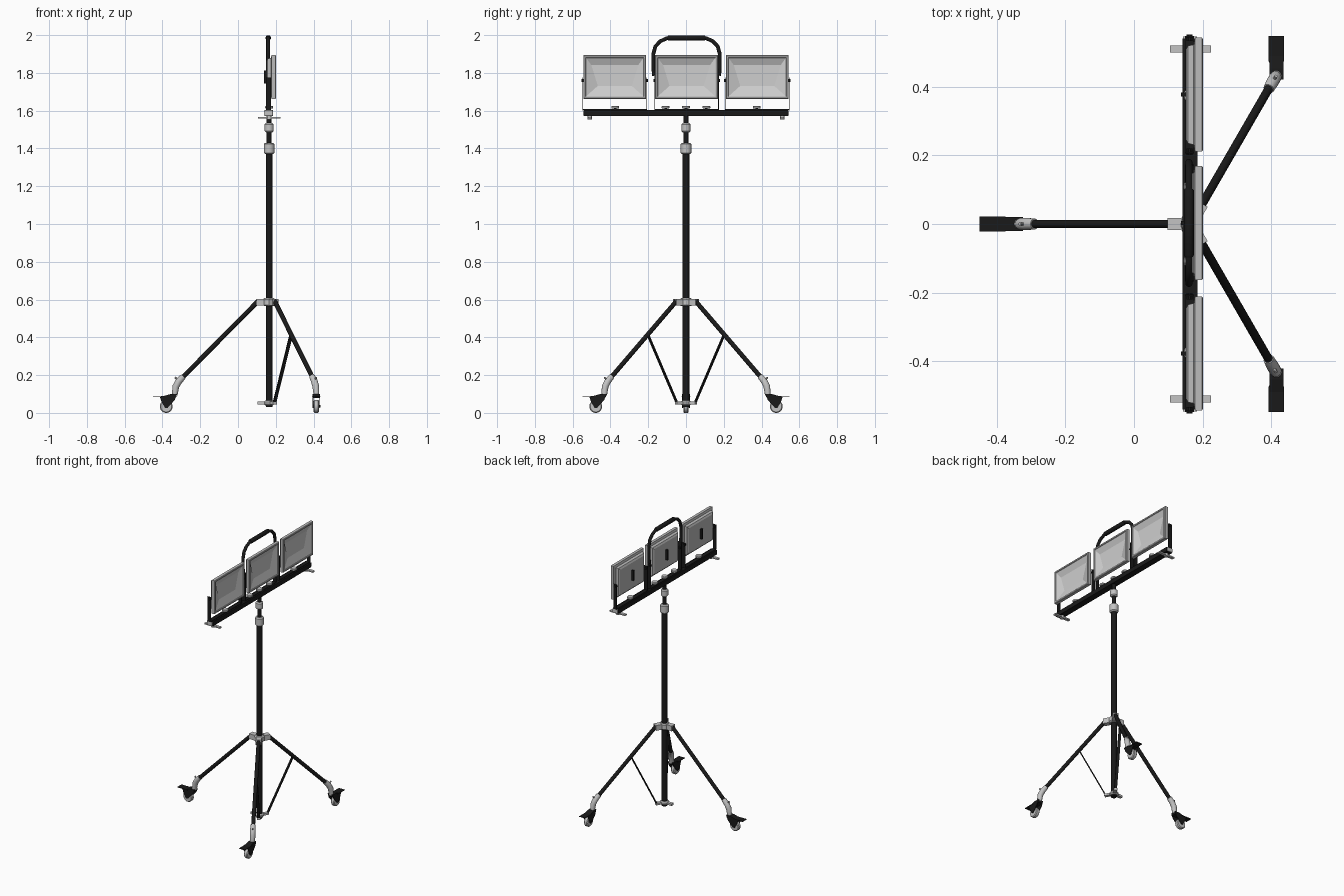
import bpy, bmesh, math
from mathutils import Vector

if "Cube" in bpy.data.objects:
    bpy.data.objects.remove(bpy.data.objects["Cube"])


def mat(name, v):
    m = bpy.data.materials.new(name)
    m.diffuse_color = (v, v, v, 1)
    m.use_nodes = True
    m.node_tree.nodes["Principled BSDF"].inputs["Base Color"].default_value = m.diffuse_color
    return m


BLACK = mat("black_paint", 0.010)
GREY = mat("light_grey_plastic", 0.55)
LAMP = mat("lamp_grey", 0.50)
REFL = mat("reflector_white", 0.62)
MX = 0.165                      # mast position in x


def finish(name, bm, m, smooth=False):
    bmesh.ops.recalc_face_normals(bm, faces=bm.faces)
    me = bpy.data.meshes.new(name)
    bm.to_mesh(me)
    bm.free()
    ob = bpy.data.objects.new(name, me)
    bpy.context.collection.objects.link(ob)
    me.materials.append(m)
    if smooth:
        bpy.ops.object.select_all(action='DESELECT')
        ob.select_set(True)
        bpy.context.view_layer.objects.active = ob
        bpy.ops.object.shade_smooth_by_angle(angle=math.radians(35))
    return ob


def loft(name, rings, m, smooth=False):
    """Skin a list of closed rings and cap both ends."""
    bm = bmesh.new()
    vs = [[bm.verts.new(p) for p in r] for r in rings]
    n = len(vs[0])
    for a, b in zip(vs, vs[1:]):
        for i in range(n):
            bm.faces.new((a[i], a[(i + 1) % n], b[(i + 1) % n], b[i]))
    bm.faces.new(vs[0])
    bm.faces.new(vs[-1])
    return finish(name, bm, m, smooth)


def tube(name, pts, r, m, n=14):
    """Round tube through points; r is a radius or one radius per point."""
    pts = [Vector(p) for p in pts]
    rs = r if isinstance(r, (list, tuple)) else [r] * len(pts)
    rings, up = [], None
    for i, p in enumerate(pts):
        d = (pts[min(i + 1, len(pts) - 1)] - pts[max(i - 1, 0)]).normalized()
        if up is None:
            up = Vector((1, 0, 0)) if abs(d.x) < 0.8 else Vector((0, 1, 0))
        u = (up - d * up.dot(d)).normalized()
        up, w = u, d.cross(u)
        rings.append([p + (u * math.cos(2 * math.pi * k / n) + w * math.sin(2 * math.pi * k / n)) * rs[i]
                      for k in range(n)])
    return loft(name, rings, m, True)


def bar(name, a, b, side, w, t, m):
    """Rectangular bar from a to b; w measured along side, t across it."""
    a, b, s = Vector(a), Vector(b), Vector(side).normalized()
    q = (b - a).normalized().cross(s).normalized()
    c = [(-1, -1), (1, -1), (1, 1), (-1, 1)]
    return loft(name, [[p + s * i * w / 2 + q * j * t / 2 for i, j in c] for p in (a, b)], m)


def collar(name, z0, z1, r, m=GREY):
    e = 0.007
    zs = [z0, z0 + e, z1 - e, z1]
    return tube(name, [(MX, 0, z) for z in zs], [r - e, r, r, r - e], m, 16)


# mast and its locking collars
tube("lower_mast", [(MX, 0, 0.03), (MX, 0, 1.39)], 0.018, BLACK, 18)
tube("upper_mast", [(MX, 0, 1.38), (MX, 0, 1.58)], 0.0135, BLACK)
collar("lower_mast_clamp", 1.37, 1.43, 0.028)
collar("upper_mast_clamp", 1.485, 1.535, 0.024)
collar("leg_hub", 0.565, 0.607, 0.033)
collar("brace_hub", 0.04, 0.065, 0.028)

# three legs, with the castor direction for each
legs = [("rear", 180, 180), ("right", 60, 90), ("left", -60, -90)]
for nm, ang, cast in legs:
    a, c = math.radians(ang), math.radians(cast)
    R = Vector((math.cos(a), math.sin(a), 0))
    T = Vector((-math.sin(a), math.cos(a), 0))
    D = Vector((math.cos(c), math.sin(c), 0))
    S = Vector((-math.sin(c), math.cos(c), 0))

    def rad(r, z):
        return Vector((MX, 0, z)) + R * r

    bar(nm + "_hub_lug", rad(0.02, 0.586), rad(0.068, 0.586), T, 0.036, 0.036, GREY)
    bar(nm + "_brace_lug", rad(0.02, 0.052), rad(0.062, 0.052), T, 0.022, 0.014, GREY)
    tube(nm + "_leg", [rad(0.055, 0.595), rad(0.478, 0.168)], 0.0125, BLACK)
    if nm != "rear":
        bar(nm + "_brace", rad(0.055, 0.052), rad(0.232, 0.412), T, 0.018, 0.007, BLACK)
    # elbow joint and its screw
    tube(nm + "_elbow", [rad(0.455, 0.192), rad(0.478, 0.168), rad(0.494, 0.14), rad(0.5, 0.095)],
         [0.016, 0.018, 0.018, 0.015], GREY)
    tube(nm + "_elbow_screw", [rad(0.478, 0.168), rad(0.498, 0.188)], 0.005, GREY, 8)
    J = rad(0.5, 0)

    def loc(d, s, z):
        return J + D * d + S * s + Vector((0, 0, z))

    # castor: wheel, axle, fork cheeks, hood, brake pedal
    e = 0.005
    tube(nm + "_castor_wheel", [loc(0.045, s, 0.034) for s in (-0.014, -0.009, 0.009, 0.014)],
         [0.029, 0.034, 0.034, 0.029], GREY, 24)
    tube(nm + "_castor_axle", [loc(0.045, -0.021, 0.034), loc(0.045, 0.021, 0.034)], 0.007, BLACK, 10)
    prof = [(-0.012, 0.1), (0.02, 0.1), (0.078, 0.084), (0.07, 0.06), (0.052, 0.027),
            (0.037, 0.027), (0.0, 0.068)]
    for k in (-1, 1):
        loft(nm + "_fork_cheek", [[loc(d, k * s, z) for d, z in prof] for s in (0.016, 0.020)], BLACK)
    hood = [(-0.012, 0.1), (0.02, 0.1), (0.078, 0.084), (0.077, 0.078), (0.02, 0.079), (-0.008, 0.084)]
    loft(nm + "_fork_hood", [[loc(d, s, z) for d, z in hood] for s in (-0.02, 0.02)], BLACK)
    bar(nm + "_brake_pedal", loc(0.04, 0, 0.088), loc(0.115, 0, 0.088), S, 0.045, 0.004, BLACK)

# crossbar with end caps, wing bolts and adjusting knobs
bar("crossbar", (MX - 0.002, -0.54, 1.588), (MX - 0.002, 0.54, 1.588), (1, 0, 0), 0.044, 0.03, BLACK)
for k in (-1, 1):
    bar("crossbar_end_cap", (MX - 0.002, k * 0.539, 1.588), (MX - 0.002, k * 0.546, 1.588),
        (1, 0, 0), 0.04, 0.026, GREY)
    bar("wing_bolt", (0.105, k * 0.51, 1.563), (0.225, k * 0.51, 1.563), (0, 1, 0), 0.02, 0.009, GREY)
    tube("wing_bolt_boss", [(MX, k * 0.51, 1.553), (MX, k * 0.51, 1.58)], 0.013, GREY)
for y in (-0.375, -0.108, 0, 0.108, 0.375):
    tube("knob_stem", [(MX, y, 1.595), (MX, y, 1.615)], 0.007, BLACK, 8)
    tube("bracket_knob", [(MX, y, z) for z in (1.611, 1.614, 1.623, 1.626)],
         [0.018, 0.021, 0.021, 0.018], GREY)


# flood lamps with recessed reflector, each in a U bracket
def rect(x, y, hy, z, hz, hy_low=None):
    lo = hy_low or hy
    return [(x, y - lo, z - hz), (x, y + lo, z - hz), (x, y + hy, z + hz), (x, y - hy, z + hz)]


for nm, y in (("left", -0.377), ("centre", 0.003), ("right", 0.377)):
    zc = 1.778
    ob = loft(nm + "_lamp", [rect(0.151, y, 0.13, zc, 0.085), rect(0.157, y, 0.142, zc, 0.097),
                             rect(0.174, y, 0.146, zc, 0.101), rect(0.178, y, 0.166, zc, 0.116),
                             rect(0.198, y, 0.166, zc, 0.116), rect(0.201, y, 0.162, zc, 0.112),
                             rect(0.201, y, 0.154, zc, 0.104), rect(0.197, y, 0.152, zc, 0.102),
                             rect(0.180, y, 0.124, zc + 0.008, 0.055, 0.09)], LAMP)
    ob.data.materials.append(REFL)
    for f in ob.data.polygons:      # reflector faces lie inside the rim and look forward
        ctr = f.center
        if f.normal.x > 0.2 and ctr.x < 0.199 and abs(ctr.y - y) < 0.15 and abs(ctr.z - zc) < 0.1:
            f.material_index = 1
    bar(nm + "_cable_box", (0.144, y, zc - 0.035), (0.144, y, zc + 0.035), (0, 1, 0), 0.012, 0.014, BLACK)
    top = 1.80 if nm == "centre" else 1.775
    for k in (-1, 1):
        yy = y + k * 0.169
        bar(nm + "_bracket_arm", (0.162, yy, 1.602), (0.162, yy, top), (1, 0, 0), 0.026, 0.004, BLACK)
        tube(nm + "_pivot_bolt", [(0.162, yy - 0.012 * k, 1.76), (0.162, yy + k * 0.007, 1.76)],
             0.009, BLACK, 10)
    bar(nm + "_bracket_base", (0.162, y - 0.17, 1.605), (0.162, y + 0.17, 1.605),
        (1, 0, 0), 0.026, 0.005, BLACK)

# carrying handle with a thicker grip
path = [(-0.172, 1.785), (-0.176, 1.83), (-0.176, 1.90), (-0.165, 1.94), (-0.14, 1.967), (-0.105, 1.983),
        (0, 1.985)]
path += [(-y, z) for y, z in reversed(path[:-1])]
tube("carry_handle", [(0.16, y + 0.003, z) for y, z in path], 0.0105, BLACK)
tube("handle_grip", [(0.16, y + 0.003, 1.985) for y in (-0.1, -0.095, 0.095, 0.1)],
     [0.011, 0.0145, 0.0145, 0.011], BLACK)
